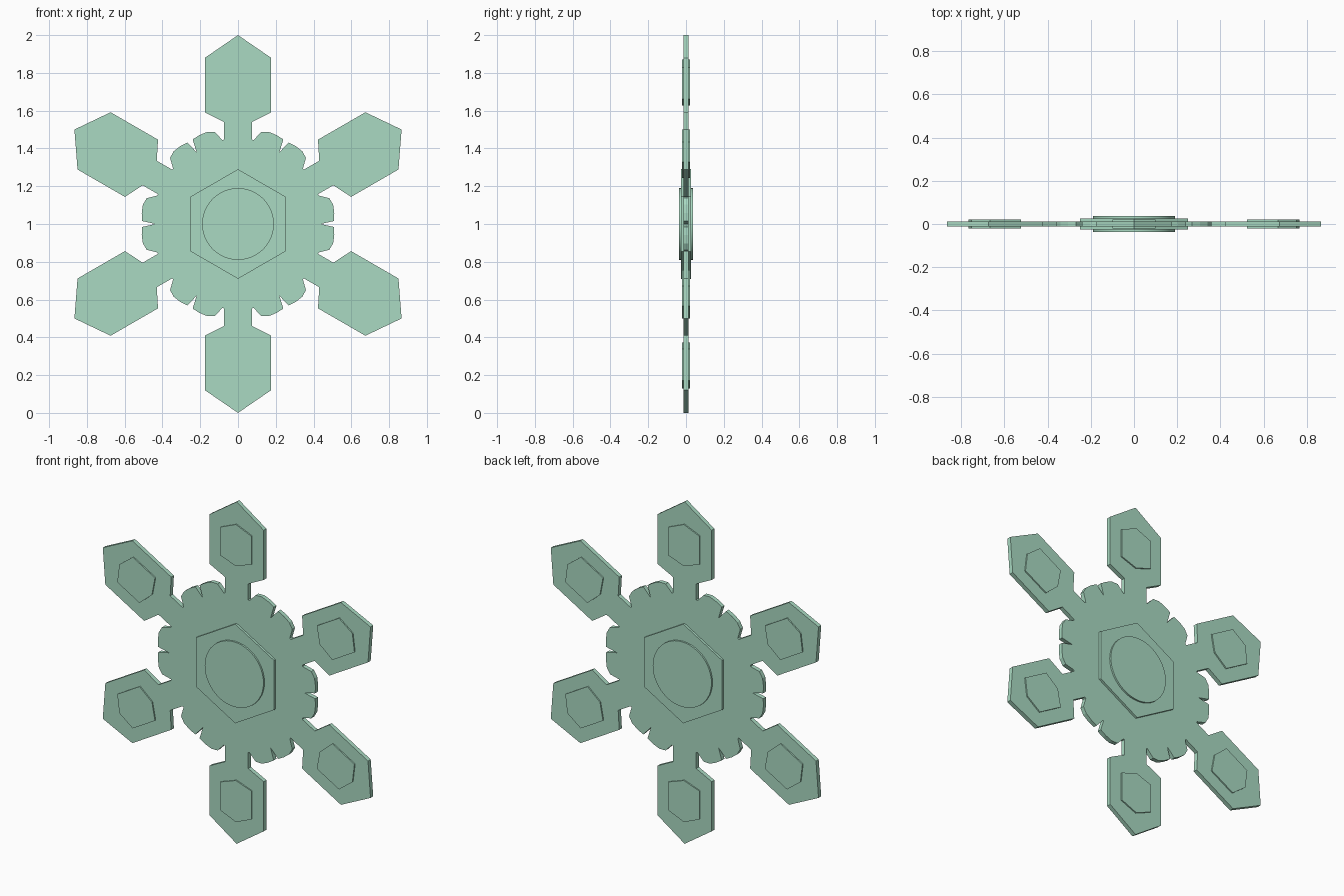
import bpy, bmesh
from math import sin, cos, radians, pi

if "Cube" in bpy.data.objects:
    bpy.data.objects.remove(bpy.data.objects["Cube"])

mat = bpy.data.materials.new("ice_green")
mat.diffuse_color = (0.40, 0.70, 0.54, 1)
mat.use_nodes = True
mat.node_tree.nodes["Principled BSDF"].inputs["Base Color"].default_value = mat.diffuse_color


def spin(p, deg):
    """Rotate an (x, z) point clockwise about the snowflake centre."""
    a = radians(deg)
    return (p[0] * cos(a) + p[1] * sin(a), -p[0] * sin(a) + p[1] * cos(a))


def plate(name, outline, half):
    """Flat prism from an (x, z) outline, centred on y = 0."""
    bm = bmesh.new()
    face = bm.faces.new([bm.verts.new((x, -half, z + 1)) for x, z in outline])
    ext = bmesh.ops.extrude_face_region(bm, geom=[face])
    verts = [v for v in ext["geom"] if isinstance(v, bmesh.types.BMVert)]
    bmesh.ops.translate(bm, verts=verts, vec=(0, 2 * half, 0))
    bmesh.ops.triangulate(bm, faces=[f for f in bm.faces if len(f.verts) > 6])
    bmesh.ops.recalc_face_normals(bm, faces=bm.faces)
    me = bpy.data.meshes.new(name)
    bm.to_mesh(me)
    bm.free()
    me.materials.append(mat)
    ob = bpy.data.objects.new(name, me)
    bpy.context.collection.objects.link(ob)
    return ob


# Snowflake body: right half of one arm and its scalloped lobe, ending in the notch
half_arm = [(0, 1.0), (0.175, 0.88), (0.175, 0.59), (0.075, 0.54), (0.075, 0.447)]
lobe = [(r * sin(radians(a)), r * cos(radians(a))) for r, a in
        ((0.452, 10.5), (0.502, 14.2), (0.514, 18.5), (0.513, 23.5), (0.508, 28.2))]
right = half_arm + lobe
left = [(-x, z) for x, z in right[:0:-1]]
notch = spin((0, 0.438), 30)
outline = []
for k in range(6):
    outline += [spin(p, 60 * k) for p in left + right + [notch]]
plate("snowflake_body", outline, 0.0125)

# Raised pad on each arm tip
pad = [(0, 0.87), (0.1, 0.828), (0.1, 0.662), (0, 0.627), (-0.1, 0.662), (-0.1, 0.828)]
for k in range(6):
    plate(f"arm_pad_{k + 1}", [spin(p, 60 * k) for p in pad], 0.02)

# Central hexagon boss and round disc
plate("centre_hexagon", [spin((0, 0.29), 60 * k) for k in range(6)], 0.026)
disc = plate("centre_disc", [(0.19 * cos(2 * pi * k / 48), 0.19 * sin(2 * pi * k / 48))
                             for k in range(48)], 0.036)
bpy.context.view_layer.objects.active = disc
disc.select_set(True)
bpy.ops.object.shade_smooth_by_angle()
